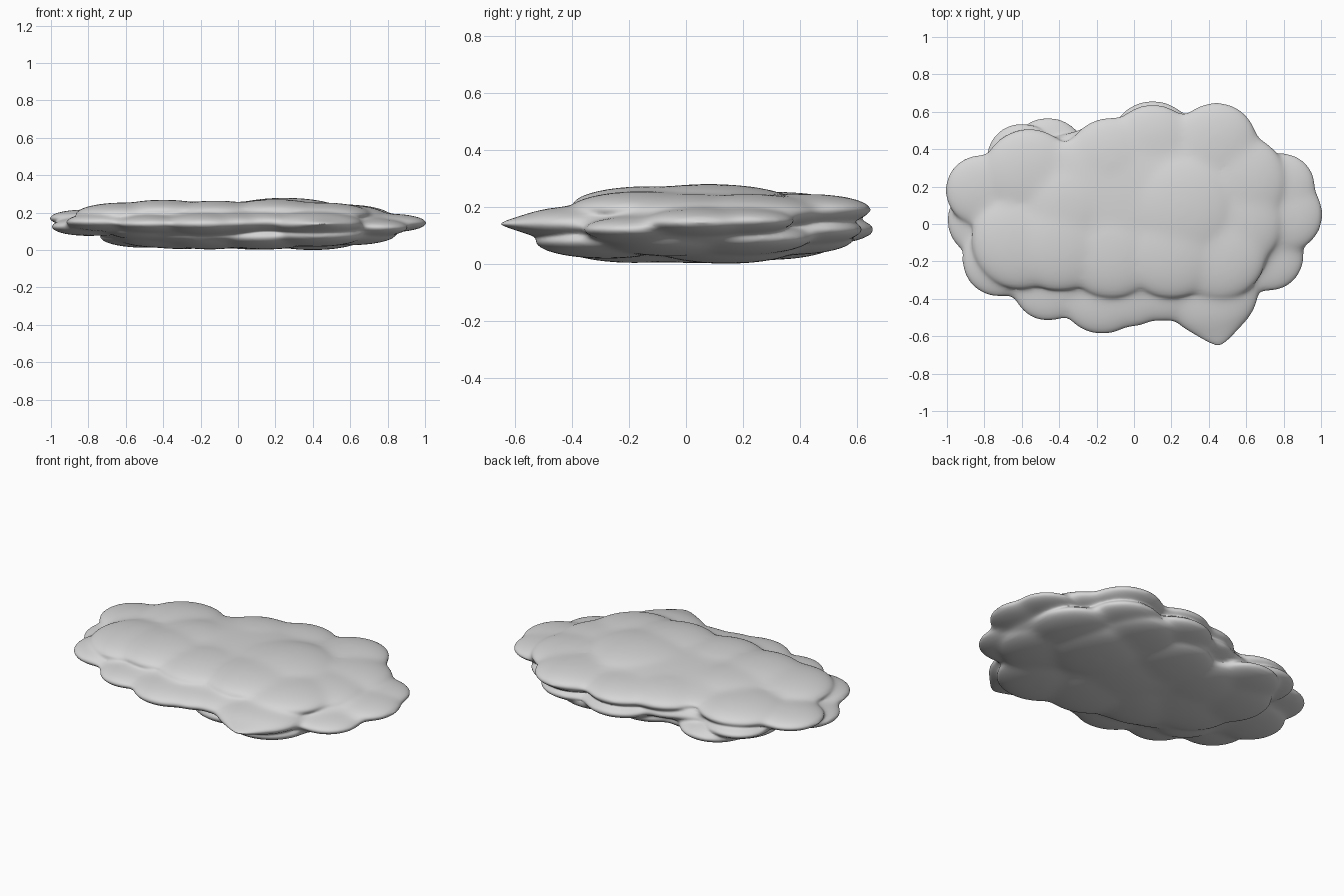
import bpy, bmesh
from mathutils import Matrix

default = bpy.data.objects.get("Cube")
if default:
    bpy.data.objects.remove(default)

SQUASH = 4  # the cloud is modelled with round puffs, then flattened by this

grey = bpy.data.materials.new("cloud grey")
grey.use_nodes = True
grey.diffuse_color = (0.67, 0.67, 0.67, 1)
grey.node_tree.nodes["Principled BSDF"].inputs["Base Color"].default_value = grey.diffuse_color

# Puffs of each layer: x, y, height, radius
upper = [(-.56, .26, .185, .25), (-.61, -.09, .19, .26), (-.4, -.1, .205, .26),
         (-.12, -.14, .2, .26), (.2, -.13, .205, .27), (.45, -.15, .19, .26),
         (.54, .02, .18, .26), (.56, .22, .18, .26), (.43, .4, .185, .24),
         (.1, .41, .185, .23), (-.12, .32, .19, .25), (.25, .08, .2, .32),
         (-.35, .08, .2, .26)]
middle = [(-.82, .18, .17, .19), (-.8, .02, .125, .2), (-.6, .35, .13, .19),
          (-.72, -.19, .15, .2), (-.46, -.33, .14, .19), (-.17, -.36, .14, .23),
          (-.02, -.33, .145, .22), (.15, -.29, .15, .23), (.72, -.17, .12, .19),
          (.81, .05, .145, .2), (.79, .2, .15, .18), (.44, .43, .19, .22),
          (.1, .43, .12, .23), (-.15, .32, .14, .23), (.42, .4, .12, .22),
          (-.5, -.16, .105, .2), (.62, .02, .115, .26)]
lower = [(-.42, 0, .07, .23), (-.5, .2, .072, .24), (-.46, .36, .085, .21),
         (-.15, -.1, .068, .26), (.15, -.18, .07, .27), (.42, -.28, .08, .25),
         (.6, -.05, .088, .25), (.6, .2, .09, .24), (.4, .14, .067, .27),
         (.3, .36, .088, .23), (0, .28, .075, .25), (-.28, .2, .072, .26),
         (.1, .03, .082, .32), (-.3, .03, .08, .3)]
# Pointed lobe at the front, made of shrinking puffs
tip = []
for i in range(9):
    reach = .33 - .035 * i
    tip.append((.46 - .15 * reach, reach - .675, .14, .78 * reach))


def add_ball(bm, x, y, z, rx, ry, rz):
    place = Matrix.Translation((x, y, z)) @ Matrix.Diagonal((rx, ry, rz, 1))
    bmesh.ops.create_icosphere(bm, subdivisions=4, radius=1, matrix=place)


bm = bmesh.new()
# Broad fills for the middle, the top and the underside
add_ball(bm, 0, .03, .14 * SQUASH, .87, .5, .42)
add_ball(bm, 0, .1, .2 * SQUASH, .7, .4, .23)
add_ball(bm, 0, .03, .075 * SQUASH, .66, .42, .24)
for x, y, z, r in upper + middle + lower + tip:
    add_ball(bm, x, y, z * SQUASH, r, r, r)
mesh = bpy.data.meshes.new("puffs")
bm.to_mesh(mesh)
bm.free()
puffs = bpy.data.objects.new("puffs", mesh)
bpy.context.collection.objects.link(puffs)

# Fuse the puffs into one skin and soften the creases
remesh = puffs.modifiers.new("fuse", 'REMESH')
remesh.mode = 'VOXEL'
remesh.voxel_size = .018
soften = puffs.modifiers.new("soften", 'SMOOTH')
soften.factor = .5
soften.iterations = 28
evaluated = puffs.evaluated_get(bpy.context.evaluated_depsgraph_get())
skin = bpy.data.meshes.new_from_object(evaluated)
bpy.data.objects.remove(puffs)

# Flatten the skin into the finished cloud
skin.transform(Matrix.Diagonal((1, 1, 1 / SQUASH, 1)))
skin.materials.clear()
skin.materials.append(grey)
skin.shade_smooth()
cloud = bpy.data.objects.new("cloud", skin)
bpy.context.collection.objects.link(cloud)
